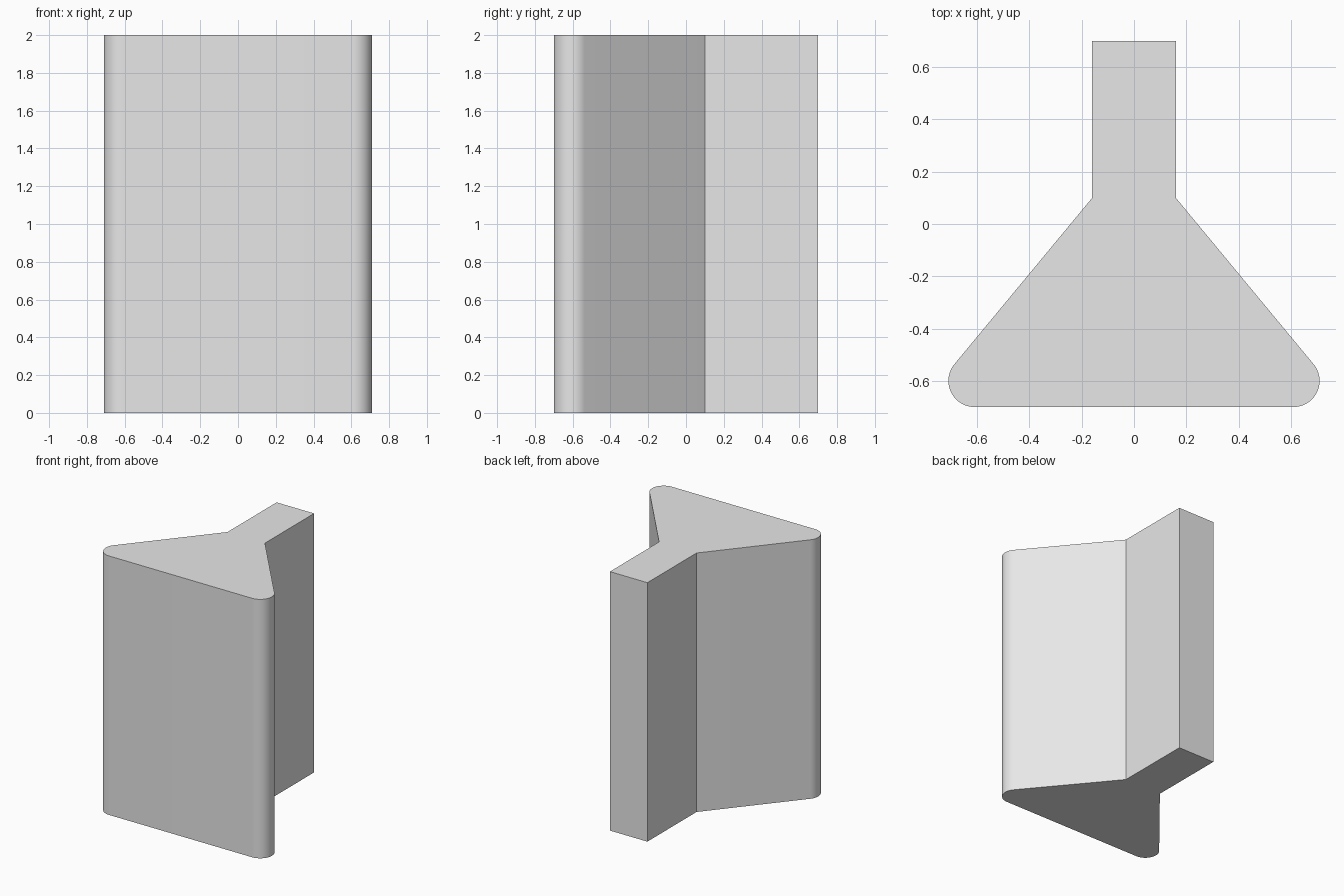
import bpy
import bmesh
from math import cos, sin, radians

HEIGHT = 2.0
CORNER, RADIUS = (0.61, -0.6), 0.1
ARC_STEPS = 24

cube = bpy.data.objects.get("Cube")
if cube:
    bpy.data.objects.remove(cube, do_unlink=True)

# Plain grey material
grey = bpy.data.materials.new("plain grey")
grey.use_nodes = True
grey.diffuse_color = (0.8, 0.8, 0.8, 1)
grey.node_tree.nodes["Principled BSDF"].inputs["Base Color"].default_value = (0.8, 0.8, 0.8, 1)

# Right half of the profile: rounded corner, slanted flank, straight stem
half = []
for i in range(ARC_STEPS + 1):
    a = radians(-90 + 129.7 * i / ARC_STEPS)
    half.append((CORNER[0] + RADIUS * cos(a), CORNER[1] + RADIUS * sin(a)))
half += [(0.16, 0.1), (0.16, 0.7)]
profile = half + [(-x, y) for x, y in reversed(half)]

# Extrude the mirrored profile into a solid bar
bm = bmesh.new()
base = bm.faces.new([bm.verts.new((x, y, 0)) for x, y in profile])
top = bmesh.ops.extrude_face_region(bm, geom=[base], use_keep_orig=True)["geom"]
bmesh.ops.translate(bm, vec=(0, 0, HEIGHT),
                    verts=[g for g in top if isinstance(g, bmesh.types.BMVert)])
bmesh.ops.recalc_face_normals(bm, faces=bm.faces)
mesh = bpy.data.meshes.new("wedge_bar")
bm.to_mesh(mesh)
bm.free()
mesh.materials.append(grey)

bar = bpy.data.objects.new("wedge_bar", mesh)
bpy.context.collection.objects.link(bar)
bpy.ops.object.select_all(action="DESELECT")
bar.select_set(True)
bpy.context.view_layer.objects.active = bar
bpy.ops.object.shade_smooth_by_angle(angle=radians(30))
